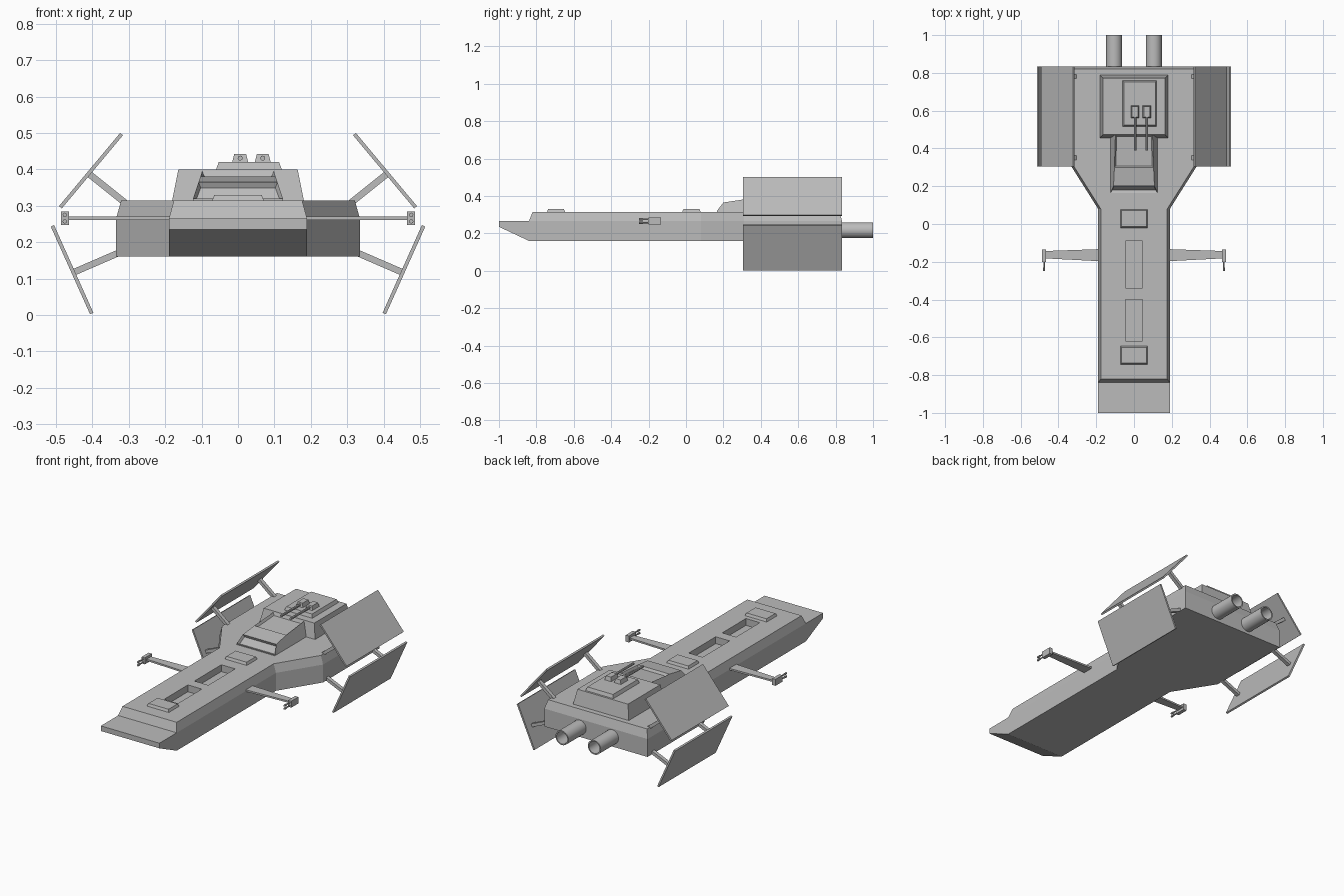
import bpy, bmesh, math
from mathutils import Vector

if "Cube" in bpy.data.objects:
    bpy.data.objects.remove(bpy.data.objects["Cube"], do_unlink=True)

GREY = (0.5, 0.5, 0.5, 1)
grey = bpy.data.materials.new("hull grey")
grey.use_nodes = True
grey.diffuse_color = GREY
grey.node_tree.nodes["Principled BSDF"].inputs["Base Color"].default_value = GREY


def finish(name, bm):
    bmesh.ops.recalc_face_normals(bm, faces=bm.faces)
    mesh = bpy.data.meshes.new(name)
    bm.to_mesh(mesh)
    bm.free()
    mesh.materials.append(grey)
    obj = bpy.data.objects.new(name, mesh)
    bpy.context.collection.objects.link(obj)
    return obj


def loft_mesh(rings):
    """Skin a stack of equal-length rings and cap both ends."""
    bm = bmesh.new()
    loops = [[bm.verts.new(p) for p in ring] for ring in rings]
    n = len(loops[0])
    for a, b in zip(loops, loops[1:]):
        for i in range(n):
            j = (i + 1) % n
            bm.faces.new((a[i], a[j], b[j], b[i]))
    bm.faces.new(loops[0][::-1])
    bm.faces.new(loops[-1])
    return bm


def loft(name, rings):
    return finish(name, loft_mesh(rings))


def rect(x0, x1, y0, y1, z):
    return [(x0, y0, z), (x1, y0, z), (x1, y1, z), (x0, y1, z)]


def block(name, x, y, z, taper=0.0):
    """Box with its top edges drawn in by taper."""
    return loft(name, [rect(*x, *y, z[0]),
                       rect(x[0] + taper, x[1] - taper, y[0] + taper, y[1] - taper, z[1])])


def bar(name, a, b, thick, y0, y1):
    """Plate or strut between two (x, z) points, running from y0 to y1."""
    a, b = Vector((a[0], 0, a[1])), Vector((b[0], 0, b[1]))
    d = (b - a).normalized()
    side = Vector((-d.z, 0, d.x)) * thick / 2
    corners = [a - side, b - side, b + side, a + side]
    return loft(name, [[c + Vector((0, y, 0)) for c in corners] for y in (y0, y1)])


def tube(name, x, z, stations, sides):
    """Round part along y from (y, radius) stations."""
    obj = loft(name, [[(x + r * math.cos(math.tau * i / sides), y,
                        z + r * math.sin(math.tau * i / sides)) for i in range(sides)]
                      for y, r in stations])
    bpy.ops.object.select_all(action="DESELECT")
    obj.select_set(True)
    bpy.context.view_layer.objects.active = obj
    bpy.ops.object.shade_smooth_by_angle(angle=math.radians(40))
    return obj


def outline(front, z, inset=0.0, back=0.835):
    half = [(0.19, front), (0.19, 0.08), (0.335, 0.31), (0.335, back)]
    right = [(x - inset, y, z) for x, y in half]
    return right + [(-x, y, z) for x, y, z in reversed(right)]


# Main hull with undercut nose, and the raised deck
loft("hull", [outline(-0.84, 0.16), outline(-1, 0.235), outline(-1, 0.265)])
deck = loft("deck", [outline(-0.84, 0.265), outline(-0.82, 0.315, 0.014, 0.82)])

# Two sunken deck bays
for y in ((-0.34, -0.09), (-0.62, -0.40)):
    cutter = block("bay_cutter", (-0.045, 0.045), y, (0.275, 0.36))
    cutter.hide_render = True
    mod = deck.modifiers.new("bay", "BOOLEAN")
    mod.operation = "DIFFERENCE"
    mod.solver = "EXACT"
    mod.object = cutter
    bpy.context.view_layer.objects.active = deck
    bpy.ops.object.modifier_apply(modifier=mod.name)
    bpy.data.objects.remove(cutter, do_unlink=True)

# Raised deck hatches
for y in ((-0.022, 0.08), (-0.745, -0.645)):
    block("deck_hatch", (-0.073, 0.073), y, (0.31, 0.33), 0.008)

# Rear superstructure and offset gun platform
block("superstructure", (-0.182, 0.182), (0.455, 0.79), (0.31, 0.4), 0.018)
block("gun_platform", (-0.062, 0.122), (0.515, 0.762), (0.395, 0.42), 0.009)

# Cockpit with recessed windscreen and canopy
sections = []
for y, z in ((0.165, 0.32), (0.2, 0.365), (0.3, 0.38), (0.47, 0.395)):
    top = 0.125 - (z - 0.315) * 0.33
    sections.append([(-0.125, y, 0.31), (0.125, y, 0.31), (top, y, z), (-top, y, z)])
bm = loft_mesh(sections)
bmesh.ops.recalc_face_normals(bm, faces=bm.faces)
panes = [f for f in bm.faces if f.normal.z > 0.5
         and not 0.2 < f.calc_center_median().y < 0.3]
bmesh.ops.inset_individual(bm, faces=panes, thickness=0.01, depth=-0.015)
finish("cockpit", bm)

# Twin deck guns
for x in (0.006, 0.068):
    block("deck_gun_body", (x - 0.023, x + 0.023), (0.56, 0.628), (0.415, 0.443), 0.007)
    tube("deck_gun_barrel", x, 0.431, [(0.39, 0.007), (0.57, 0.007)], 8)

# Parts repeated on both sides
for s in (-1, 1):
    # Hollow engine nozzle
    tube("engine", s * 0.105, 0.217,
         [(0.82, 0.042), (1.0, 0.042), (1.0, 0.035), (0.86, 0.035)], 24)

    # Radiator panels, each on two struts
    bar("upper_panel", (s * 0.488, 0.296), (s * 0.32, 0.497), 0.01, 0.305, 0.835)
    bar("lower_panel", (s * 0.51, 0.245), (s * 0.402, 0.004), 0.01, 0.305, 0.835)
    for y in (0.34, 0.77):
        bar("upper_strut", (s * 0.41, 0.388), (s * 0.3, 0.3), 0.018, y, y + 0.022)
        bar("lower_strut", (s * 0.452, 0.117), (s * 0.325, 0.172), 0.018, y, y + 0.022)

    # Stub wing with a double wingtip gun
    loft("stub_wing", [[(s * x, y, z) for y, z in
                        ((y0, 0.261), (y1, 0.261), (y1, 0.271), (y0, 0.271))]
                       for x, y0, y1 in ((0.18, -0.197, -0.133), (0.47, -0.182, -0.143))])
    block("wingtip_gun", sorted((s * 0.465, s * 0.486)), (-0.2, -0.135), (0.247, 0.285))
    for z in (0.257, 0.275):
        tube("wingtip_barrel", s * 0.476, z,
             [(-0.25, 0.006), (-0.23, 0.006), (-0.23, 0.004), (-0.19, 0.004)], 8)
